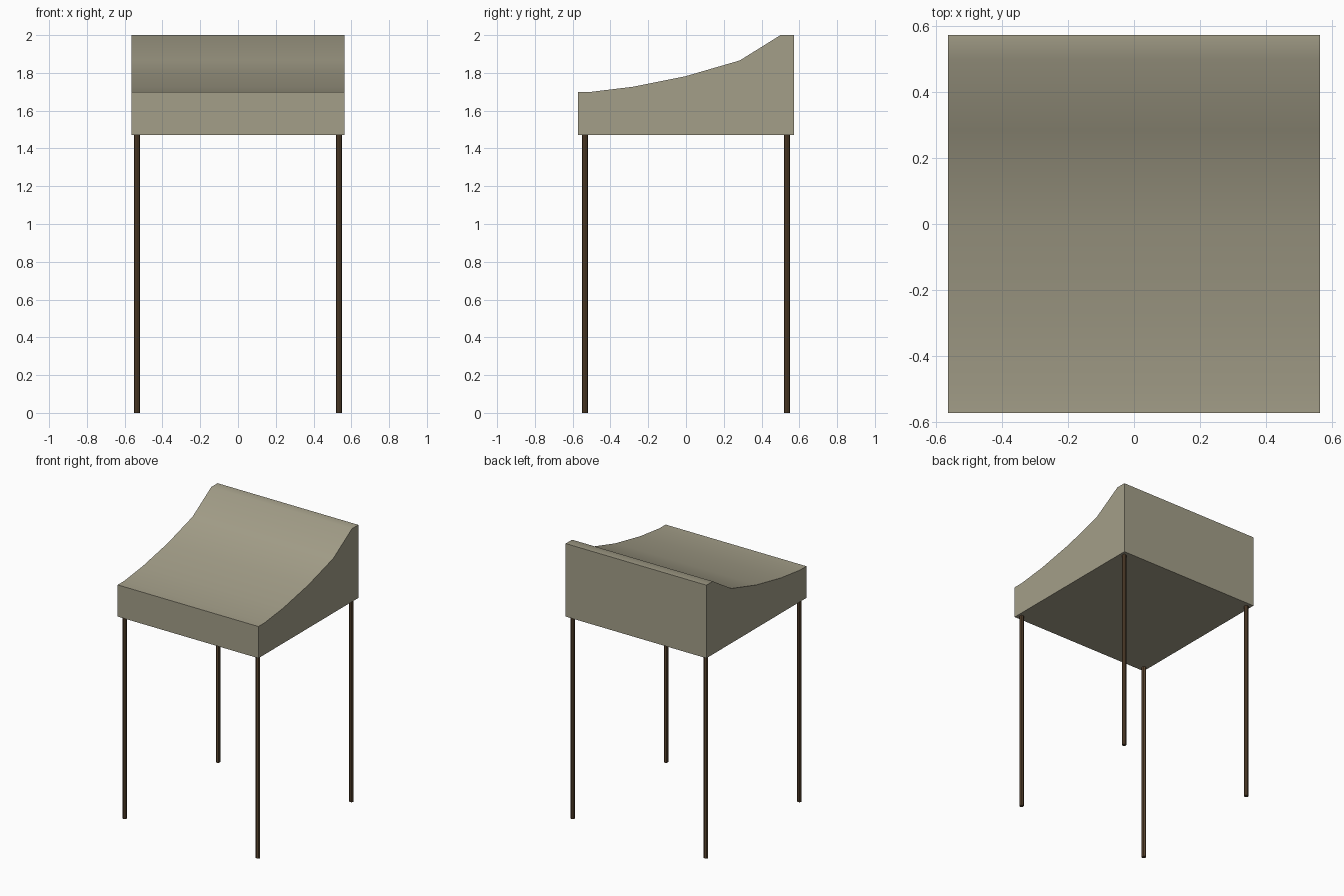
import bpy
import bmesh
import math

if "Cube" in bpy.data.objects:
    bpy.data.objects.remove(bpy.data.objects["Cube"])

HALF_W = 0.565      # half width of the seat
SEAT_BOTTOM = 1.47
LEG_POS = 0.535
LEG_RADIUS = 0.015


def material(name, rgb):
    m = bpy.data.materials.new(name)
    m.diffuse_color = (*rgb, 1)
    m.use_nodes = True
    m.node_tree.nodes["Principled BSDF"].inputs["Base Color"].default_value = m.diffuse_color
    return m


cushion_mat = material("khaki_fabric", (0.37, 0.345, 0.25))
wood_mat = material("dark_wood", (0.105, 0.062, 0.03))


def add_object(name, bm, mat, angle):
    bmesh.ops.recalc_face_normals(bm, faces=bm.faces)
    mesh = bpy.data.meshes.new(name)
    bm.to_mesh(mesh)
    bm.free()
    mesh.materials.append(mat)
    ob = bpy.data.objects.new(name, mesh)
    bpy.context.collection.objects.link(ob)
    bpy.ops.object.select_all(action='DESELECT')
    ob.select_set(True)
    bpy.context.view_layer.objects.active = ob
    bpy.ops.object.shade_smooth_by_angle(angle=math.radians(angle))
    return ob


# Seat: side profile (y, z) with a scooped top, extruded across the width
profile = [(-0.573, SEAT_BOTTOM), (0.573, SEAT_BOTTOM), (0.573, 2.0),
           (0.50, 2.0), (0.285, 1.866), (0.0, 1.783), (-0.285, 1.726),
           (-0.50, 1.7), (-0.573, 1.7)]
bm = bmesh.new()
side = bm.faces.new([bm.verts.new((-HALF_W, y, z)) for y, z in profile])
extruded = bmesh.ops.extrude_face_region(bm, geom=[side], use_keep_orig=True)
moved = [g for g in extruded["geom"] if isinstance(g, bmesh.types.BMVert)]
bmesh.ops.translate(bm, verts=moved, vec=(2 * HALF_W, 0, 0))
add_object("seat", bm, cushion_mat, 40)

# Legs: thin eight-sided rods at the four corners
for y_name, sy in (("front", -1), ("back", 1)):
    for x_name, sx in (("left", -1), ("right", 1)):
        bm = bmesh.new()
        bmesh.ops.create_cone(bm, cap_ends=True, segments=8,
                              radius1=LEG_RADIUS, radius2=LEG_RADIUS,
                              depth=SEAT_BOTTOM)
        bmesh.ops.translate(bm, verts=bm.verts,
                            vec=(sx * LEG_POS, sy * LEG_POS, SEAT_BOTTOM / 2))
        add_object(f"{y_name}_{x_name}_leg", bm, wood_mat, 30)
